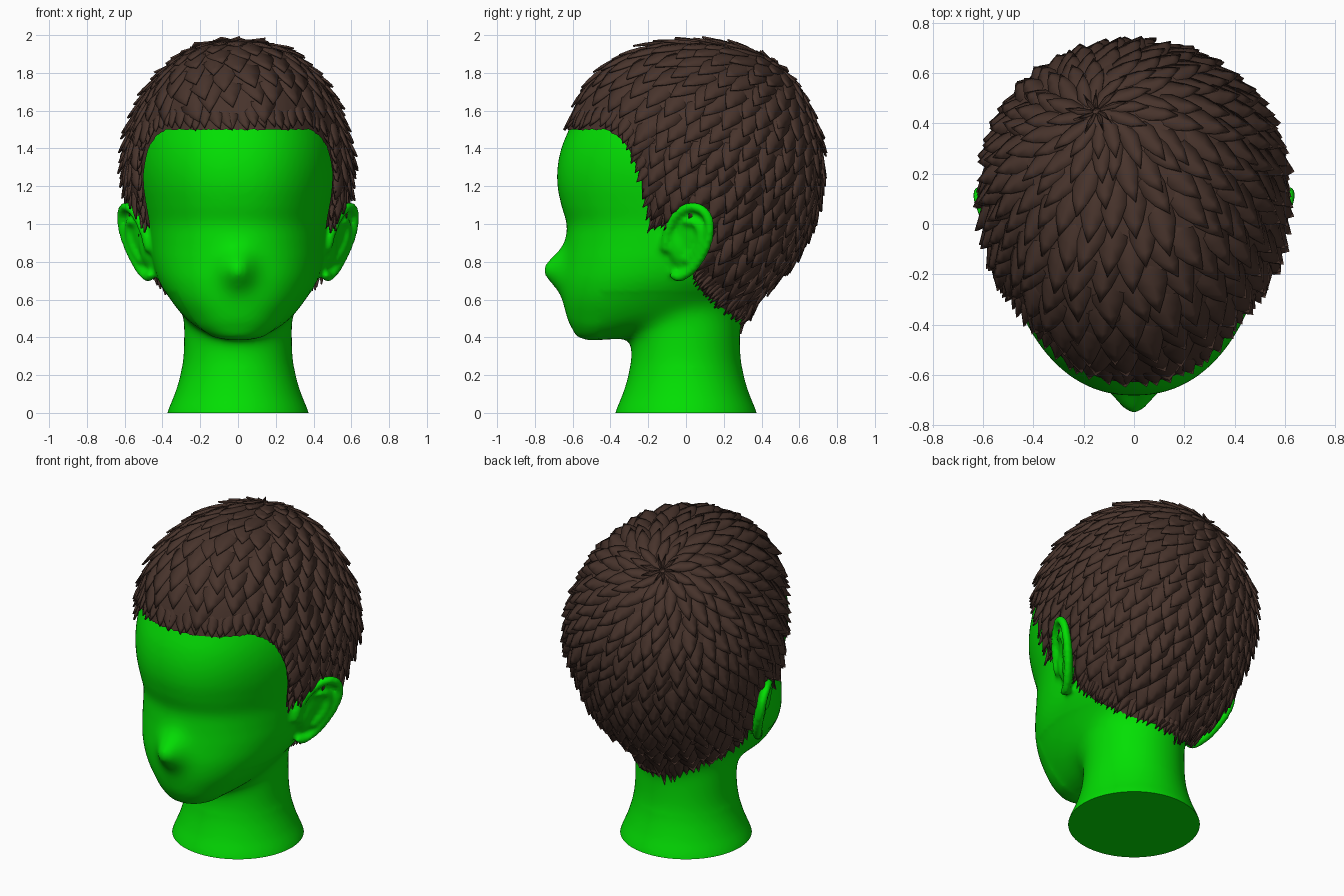
import bpy, bmesh, math, random
from mathutils import Vector, Matrix
from mathutils.bvhtree import BVHTree

random.seed(4)
cube = bpy.data.objects.get("Cube")
if cube:
    bpy.data.objects.remove(cube, do_unlink=True)


def material(name, color):
    mat = bpy.data.materials.new(name)
    mat.use_nodes = True
    mat.diffuse_color = color
    mat.node_tree.nodes["Principled BSDF"].inputs["Base Color"].default_value = color
    return mat


def add_object(name, bm, mat):
    mesh = bpy.data.meshes.new(name)
    bm.to_mesh(mesh)
    bm.free()
    obj = bpy.data.objects.new(name, mesh)
    bpy.context.collection.objects.link(obj)
    mesh.materials.append(mat)
    return obj


def smooth(obj, degrees):
    bpy.ops.object.select_all(action="DESELECT")
    obj.select_set(True)
    bpy.context.view_layer.objects.active = obj
    bpy.ops.object.shade_smooth_by_angle(angle=math.radians(degrees))


def spline(table, x):
    """Smooth interpolation of table rows keyed by their first column."""
    def slope(i, k):
        a, b = table[max(i - 1, 0)], table[min(i + 1, len(table) - 1)]
        return (b[k] - a[k]) / (b[0] - a[0])
    i = 0
    while i < len(table) - 2 and x > table[i + 1][0]:
        i += 1
    a, b = table[i], table[i + 1]
    h = b[0] - a[0]
    t = (x - a[0]) / h
    return [(1 + 2 * t) * (1 - t) ** 2 * a[k] + t * t * (3 - 2 * t) * b[k]
            + h * t * (1 - t) * ((1 - t) * slope(i, k) - t * slope(i + 1, k))
            for k in range(1, len(a))]


def loft(bm, rings):
    loops = [[bm.verts.new(p) for p in ring] for ring in rings]
    n = len(loops[0])
    for low, high in zip(loops, loops[1:]):
        for i in range(n):
            j = (i + 1) % n
            bm.faces.new((low[i], low[j], high[j], high[i]))
    bm.faces.new(loops[0][::-1])
    bm.faces.new(loops[-1])


skin = material("bright green skin", (0.001, 0.74, 0.001, 1))
brown = material("dark brown hair", (0.065, 0.034, 0.025, 1))

# Head sections: height, front, back, depth of widest point, half width
HEAD = [
    (.385, -.52, -.4, -.46, .05), (.4, -.57, -.3, -.42, .13),
    (.45, -.605, -.1, -.34, .22), (.5, -.628, .29, -.25, .28),
    (.6, -.65, .36, -.19, .36), (.7, -.655, .44, -.1, .42),
    (.8, -.645, .53, -.02, .453), (.9, -.635, .595, .06, .472),
    (1, -.632, .64, .12, .488), (1.1, -.66, .67, .16, .513),
    (1.2, -.68, .69, .18, .535), (1.3, -.68, .695, .18, .545),
    (1.4, -.66, .69, .17, .54), (1.5, -.62, .665, .15, .52),
    (1.6, -.575, .63, .13, .487), (1.7, -.51, .58, .11, .44),
    (1.8, -.42, .49, .08, .36), (1.88, -.29, .37, .05, .265),
    (1.93, -.13, .2, .03, .13), (1.938, -.03, .09, .03, .04)]
NECK = [(-.08, .39), (0, .375), (.03, .364), (.1, .335), (.2, .305),
        (.3, .291), (.45, .289), (.65, .28)]


def head_ring(z, n=96):
    front, back, wide, half = spline(HEAD, z)
    ring = []
    for i in range(n):
        a = math.tau * i / n
        c, s = math.cos(a), math.sin(a)
        power = 2 / (2.2 if s < 0 else 2)
        x = half * math.copysign(abs(c) ** power, c)
        y = wide + (back - wide if s > 0 else wide - front) * math.copysign(abs(s) ** power, s)
        if s < 0:  # nose
            reach = .095
            y -= .106 * math.exp(-(x / .085) ** 2 - ((z - .76) / reach) ** 2)
        ring.append((x, y, z))
    return ring


body = bmesh.new()
heights = sorted({round(.385 + .02 * i, 3) for i in range(78)} | {r[0] for r in HEAD})
loft(body, [head_ring(z) for z in heights])
loft(body, [[(spline(NECK, z)[0] * math.cos(math.tau * i / 64),
              spline(NECK, z)[0] * math.sin(math.tau * i / 64), z) for i in range(64)]
            for z in [-.08 + .73 * k / 36 for k in range(37)]])
scalp = BVHTree.FromBMesh(body)

# Ears: thin plate, root, curled rim and inner fold
up, rear = Vector((.065, .05, .19)), Vector((.05, .11, -.02))
center = Vector((.535, .002, .905))
out = rear.cross(up).normalized()


def blob(place, detail=3):
    bmesh.ops.create_icosphere(body, subdivisions=detail, radius=1, matrix=place)


for side in (1, -1):
    flip = Matrix.Scale(side, 4, (1, 0, 0))
    plate = Matrix((up, rear, out * .022)).transposed().to_4x4()
    blob(flip @ Matrix.Translation(center - out * .022) @ plate)
    blob(flip @ Matrix.Translation((.455, -.02, .9)) @ Matrix.Diagonal((.07, .08, .14, 1)))
    for first, last, size, radius in ((-100, 195, .97, .027), (-60, 110, .56, .02)):
        for k in range(45):
            a = math.radians(first + (last - first) * k / 44)
            width = size * (1 + .18 * math.sin(a))
            spot = center + up * math.sin(a) * size + rear * math.cos(a) * width
            blob(flip @ Matrix.Translation(spot) @ Matrix.Scale(radius, 4), 2)

bmesh.ops.recalc_face_normals(body, faces=body.faces)
draft = add_object("head_draft", body, skin)
fuse = draft.modifiers.new("fuse", "REMESH")
fuse.mode = "VOXEL"
fuse.voxel_size = .014
relax = draft.modifiers.new("relax", "SMOOTH")
relax.factor, relax.iterations = .5, 6
fused = bpy.data.meshes.new_from_object(
    draft.evaluated_get(bpy.context.evaluated_depsgraph_get()))
bpy.data.objects.remove(draft, do_unlink=True)

# Soft blend from jaw to neck
bm = bmesh.new()
bm.from_mesh(fused)
throat = [v for v in bm.verts if .24 < v.co.z < .64 and v.co.y > -.46]
for _ in range(60):
    bmesh.ops.smooth_vert(bm, verts=throat, factor=.5,
                          use_axis_x=True, use_axis_y=True, use_axis_z=True)

# Flat cut under the neck
cut = bmesh.ops.bisect_plane(bm, geom=bm.verts[:] + bm.edges[:] + bm.faces[:],
                             plane_co=(0, 0, 0), plane_no=(0, 0, -1), clear_outer=True)
rim = [e for e in cut["geom_cut"] if isinstance(e, bmesh.types.BMEdge)]
bmesh.ops.holes_fill(bm, edges=rim, sides=0)
smooth(add_object("head_and_neck", bm, skin), 50)

# Hair flows outwards from a whorl at the back of the crown
CORE = Vector((0, .08, 1.2))
pole = (Vector((-.15, .45, 1.85)) - CORE).normalized()
east = pole.cross(Vector((0, 1, 0))).normalized()
north = pole.cross(east)
HAIRLINE = [(-.8, 1.5), (-.42, 1.5), (-.36, 1.47), (-.3, 1.41), (-.24, 1.28), (-.2, 1.13),
            (-.18, .98), (-.12, 1), (0, .95), (.04, .73), (.1, .64), (.3, .49), (.9, .49)]


def on_scalp(theta, phi, lift=0):
    phi += .7 * math.exp(-2.5 * theta)
    ray = (pole * math.cos(theta)
           + (east * math.cos(phi) + north * math.sin(phi)) * math.sin(theta))
    hit = scalp.ray_cast(CORE + ray * 3, -ray)[0]
    return hit + ray * lift * (1 + .75 * ray.x ** 2)  # fuller at the sides


def below_hairline(p):
    for (y0, z0), (y1, z1) in zip(HAIRLINE, HAIRLINE[1:]):
        if p.y <= y1:
            return p.z < z0 + (z1 - z0) * (p.y - y0) / (y1 - y0)
    return False


STEPS = 360


def find_edge(phi):
    theta = .5
    while theta < 2.6 and not below_hairline(on_scalp(theta, phi)):
        theta += .012
    return theta


edges = [find_edge(math.tau * i / STEPS) for i in range(STEPS)]


def edge_at(phi):
    f = (phi / math.tau) % 1 * STEPS
    i = int(f)
    return edges[i % STEPS] + (f - i) * (edges[(i + 1) % STEPS] - edges[i % STEPS])


def volume(theta, phi):
    return .008 + .022 * min(1, max(0, (edge_at(phi) - theta) / .25))


# Hair base under the tufts
bm = bmesh.new()
top = bm.verts.new(on_scalp(0, 0, .03))
prev = None
for k in range(1, 41):
    ring = []
    for i in range(STEPS):
        phi = math.tau * i / STEPS
        theta = edges[i] * k / 40
        ring.append(bm.verts.new(on_scalp(theta, phi, volume(theta, phi))))
    for i in range(STEPS):
        j = (i + 1) % STEPS
        if prev:
            bm.faces.new((prev[i], ring[i], ring[j], prev[j]))
        else:
            bm.faces.new((top, ring[i], ring[j]))
    prev = ring
bmesh.ops.recalc_face_normals(bm, faces=bm.faces)
smooth(add_object("hair_base", bm, brown), 60)

# Pointed overlapping tufts
LEAF = [(0, .9), (.3, 1), (.55, .9), (.78, .48), (1, 0)]


def tuft(bm, tip, phi, length, half):
    prev = None
    lean = random.uniform(-.5, .5) * half
    raise_tip = random.uniform(.024, .036)
    for s, width in LEAF:
        row = []
        for across in ((-1, 0, 1) if width else (0,)):
            p = phi + across * width * half + lean * s * s
            theta = max(.02, tip - length * (1 - s))
            theta = min(theta, edge_at(p) + .02)
            lift = volume(theta, p) - .006 + raise_tip * s - .005 * abs(across)
            row.append(bm.verts.new(on_scalp(theta, p, lift)))
        if prev and width:
            for k in (0, 1):
                bm.faces.new((prev[k], row[k], row[k + 1], prev[k + 1]))
        elif prev:
            for k in (0, 1):
                bm.faces.new((prev[k], row[0], prev[k + 1]))
        prev = row


bm = bmesh.new()
tip, index = .15, 0
while tip < 2.5:
    count = max(9, round(42 * math.sin(min(tip, math.pi - .3))))
    for i in range(count):
        phi = math.tau * (i + .5 * (index % 2) + random.uniform(-.15, .15)) / count
        end = tip + random.uniform(-.03, .03)
        if end < edge_at(phi) - .02:
            tuft(bm, end, phi, .32, math.pi / count * 1.25)
    tip += .14
    index += 1
# Ragged fringe along the hairline
for i in range(100):
    phi = math.tau * (i + random.uniform(-.2, .2)) / 100
    tuft(bm, edge_at(phi) + random.uniform(-.01, .02), phi, .2, .05)
bmesh.ops.recalc_face_normals(bm, faces=bm.faces)
for f in bm.faces:
    if f.normal.dot(f.calc_center_median() - CORE) < 0:
        f.normal_flip()
tufts = add_object("hair_tufts", bm, brown)
smooth(tufts, 35)
thick = tufts.modifiers.new("thickness", "SOLIDIFY")
thick.thickness, thick.offset = .01, -1
